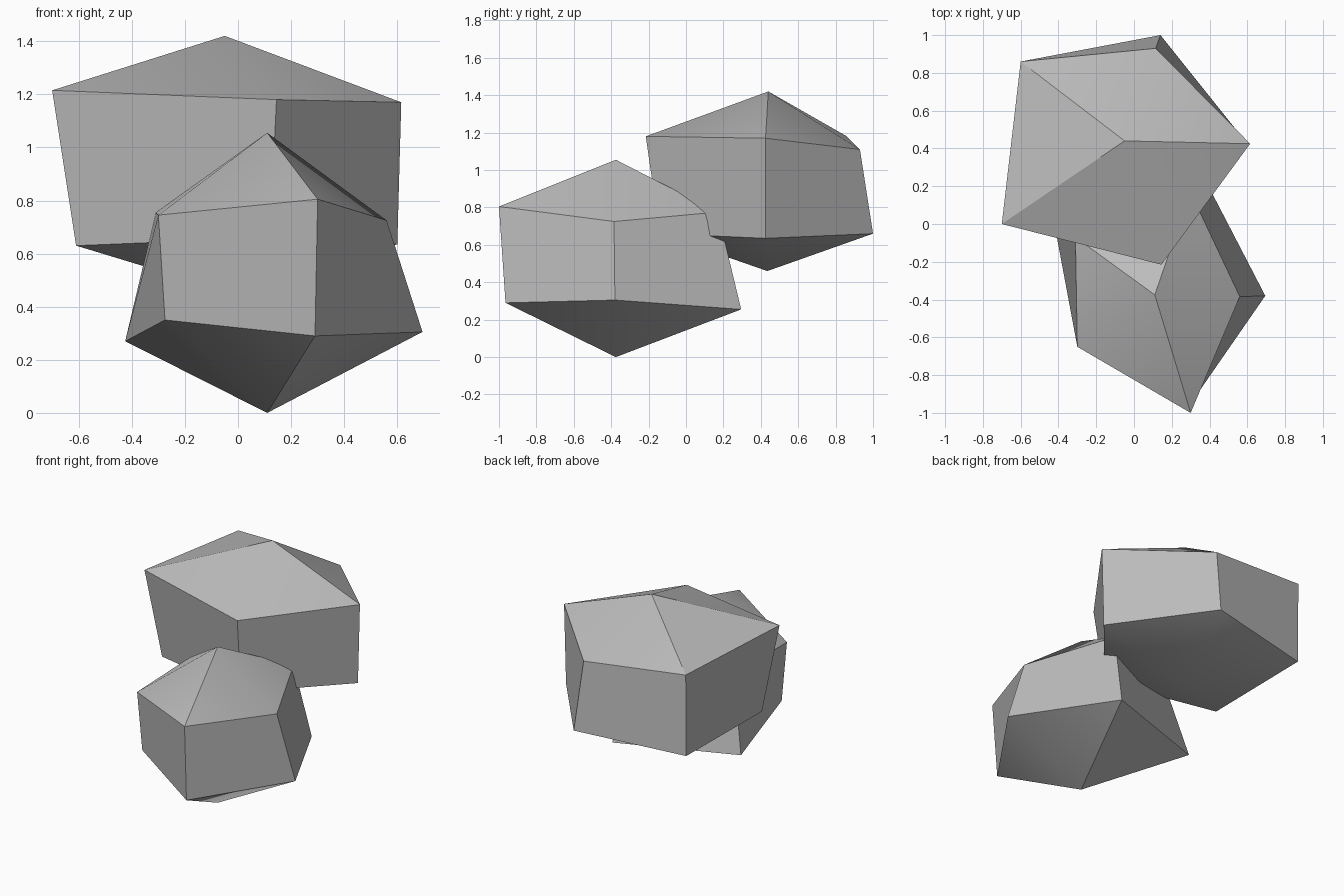
import bpy
import bmesh
from math import radians

default_cube = bpy.data.objects.get("Cube")
if default_cube:
    bpy.data.objects.remove(default_cube, do_unlink=True)

# One stone grey for both rocks
stone = bpy.data.materials.new("stone_grey")
stone.use_nodes = True
grey = (0.5, 0.5, 0.5, 1)
stone.diffuse_color = grey
stone.node_tree.nodes["Principled BSDF"].inputs["Base Color"].default_value = grey


def make_rock(name, peak, base, upper_ring, lower_ring):
    """Five-sided boulder: a band of quads closed by a fan above and below."""
    bm = bmesh.new()
    top = bm.verts.new(peak)
    bottom = bm.verts.new(base)
    upper = [bm.verts.new(point) for point in upper_ring]
    lower = [bm.verts.new(point) for point in lower_ring]
    for i in range(len(upper)):
        j = (i + 1) % len(upper)
        bm.faces.new((upper[i], upper[j], top))
        bm.faces.new((lower[i], lower[j], upper[j], upper[i]))
        bm.faces.new((lower[j], lower[i], bottom))
    bmesh.ops.recalc_face_normals(bm, faces=bm.faces[:])

    mesh = bpy.data.meshes.new(name)
    bm.to_mesh(mesh)
    bm.free()
    mesh.materials.append(stone)
    rock = bpy.data.objects.new(name, mesh)
    bpy.context.collection.objects.link(rock)

    # Soften only the shallow facet edges
    bpy.ops.object.select_all(action="DESELECT")
    rock.select_set(True)
    bpy.context.view_layer.objects.active = rock
    bpy.ops.object.shade_smooth_by_angle(angle=radians(30))
    return rock


# Raised rock at the back
make_rock(
    "upper_rock",
    peak=(-.05, .44, 1.42),
    base=(-.05, .435, .46),
    upper_ring=[(-.7, 0, 1.215), (.145, -.215, 1.18), (.615, .425, 1.17),
                (.115, .93, 1.11), (-.6, .86, 1.18)],
    lower_ring=[(-.61, .06, .63), (.12, -.14, .66), (.6, .425, .635),
                (.14, 1, .66), (-.6, .855, .63)],
)

# Lower rock at the front
make_rock(
    "lower_rock",
    peak=(.11, -.375, 1.055),
    base=(.11, -.375, 0),
    upper_ring=[(-.3, -.65, .745), (.3, -1, .805), (.56, -.385, .725),
                (.298, .17, .775), (-.31, -.07, .755)],
    lower_ring=[(-.275, -.63, .35), (.29, -.965, .29), (.695, -.38, .305),
                (.345, .295, .255), (-.425, .02, .27)],
)
